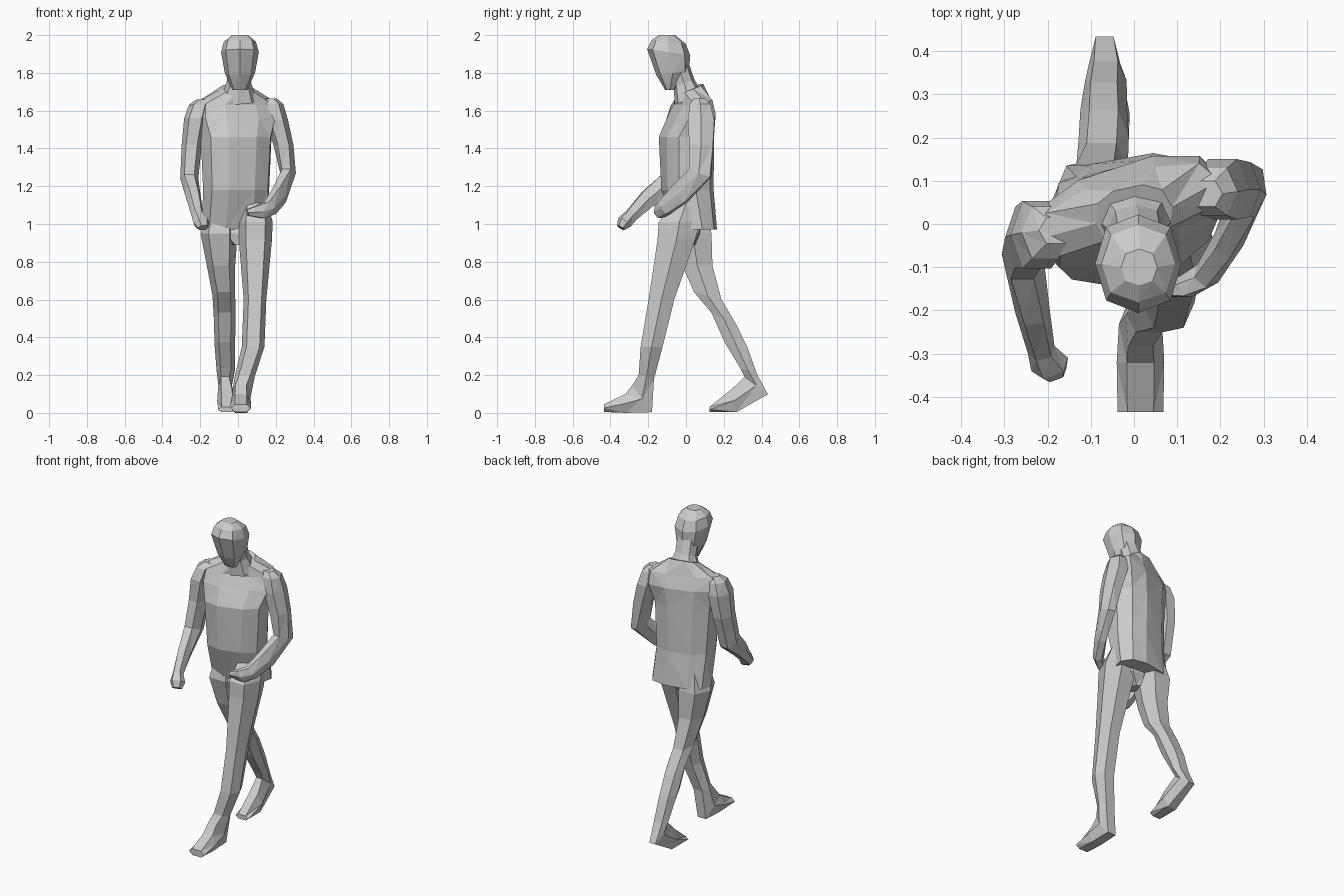
import bpy, bmesh
from math import cos, sin, pi, radians
from mathutils import Vector, Matrix


def loft(name, sections, n=6, power=0.85, phase=0.0):
    """Skin rings given as (x, y, z, half width, half depth, tilt, yaw)."""
    bm = bmesh.new()
    rings = []
    for x, y, z, rx, ry, *rot in sections:
        tilt, yaw = (rot + [0, 0])[:2]
        m = Matrix.Rotation(radians(yaw), 3, 'Z') @ Matrix.Rotation(radians(tilt), 3, 'X')
        pts = []
        for i in range(n):
            a = 2 * pi * (i + phase) / n
            c, s = cos(a), sin(a)
            pts.append([abs(c) ** power * (1 if c > 0 else -1), abs(s) ** power * (1 if s > 0 else -1)])
        mx, my = max(p[0] for p in pts), max(p[1] for p in pts)
        rings.append([bm.verts.new(Vector((x, y, z)) + m @ Vector((p[0] / mx * rx, p[1] / my * ry, 0)))
                      for p in pts])
    for a, b in zip(rings, rings[1:]):
        for i in range(n):
            j = (i + 1) % n
            bm.faces.new((a[i], a[j], b[j], b[i]))
    bm.faces.new(rings[0])
    bm.faces.new(rings[-1])
    bmesh.ops.recalc_face_normals(bm, faces=bm.faces)
    bmesh.ops.triangulate(bm, faces=[f for f in bm.faces if len(f.verts) == 4])
    me = bpy.data.meshes.new(name)
    bm.to_mesh(me)
    bm.free()
    ob = bpy.data.objects.new(name, me)
    bpy.context.collection.objects.link(ob)
    return ob


# Jacket, twisted so the left shoulder swings back
loft("jacket", [
    (-0.01, 0.055, 0.97, 0.185, 0.098, 0, 10),
    (-0.01, 0.008, 1.18, 0.18, 0.125, 0, 14),
    (-0.01, 0.002, 1.46, 0.195, 0.13, 0, 16),
    (-0.01, 0.028, 1.57, 0.23, 0.107, 5, 18),
    (-0.01, 0.033, 1.645, 0.22, 0.078, 10, 18),
    (0.00, 0.02, 1.715, 0.09, 0.07, 22, 12)], n=10, power=0.8)

# Seat of the trousers
loft("pelvis", [
    (0.0, 0.02, 1.04, 0.13, 0.05, 0, 10),
    (0.0, 0.01, 0.95, 0.10, 0.065, 0, 10),
    (0.0, 0.0, 0.89, 0.03, 0.05, 0, 10)], n=8)

# Neck
loft("neck", [
    (0.0, 0.015, 1.66, 0.10, 0.08, 20),
    (0.005, -0.01, 1.745, 0.065, 0.058, 20),
    (0.01, -0.045, 1.85, 0.065, 0.06)], n=8)

# Head, leaning forward
loft("head", [
    (0.01, -0.085, 1.71, 0.04, 0.025),
    (0.01, -0.07, 1.80, 0.08, 0.088, 8),
    (0.01, -0.092, 1.91, 0.10, 0.115, -8),
    (0.01, -0.092, 1.965, 0.085, 0.09, -6),
    (0.012, -0.10, 2.0, 0.042, 0.042)], n=8)

# Forward leg and foot
loft("left_leg", [
    (0.09, 0.0, 1.11, 0.07, 0.07),
    (0.093, -0.035, 1.01, 0.09, 0.11),
    (0.092, -0.05, 0.92, 0.088, 0.10),
    (0.09, -0.13, 0.60, 0.06, 0.068),
    (0.08, -0.182, 0.35, 0.06, 0.058),
    (0.035, -0.21, 0.19, 0.053, 0.042, -15),
    (0.015, -0.232, 0.075, 0.05, 0.088, -54),
    (0.015, -0.32, 0.05, 0.055, 0.05, -88),
    (0.015, -0.435, 0.025, 0.053, 0.02, -90)], power=0.8)

# Trailing leg, bent knee and lifted heel
loft("right_leg", [
    (-0.09, 0.035, 1.08, 0.07, 0.07),
    (-0.10, 0.035, 0.95, 0.098, 0.10),
    (-0.09, 0.06, 0.78, 0.075, 0.08),
    (-0.075, 0.115, 0.62, 0.06, 0.075, -15),
    (-0.07, 0.20, 0.50, 0.058, 0.072, -25),
    (-0.07, 0.265, 0.36, 0.054, 0.064, -15),
    (-0.065, 0.332, 0.22, 0.048, 0.047, -20),
    (-0.068, 0.372, 0.145, 0.036, 0.077, -37),
    (-0.06, 0.255, 0.065, 0.05, 0.062, -78),
    (-0.06, 0.125, 0.018, 0.045, 0.014, -90)], power=0.8)

# Arm swinging forward, with hand
loft("right_arm", [
    (-0.18, -0.015, 1.66, 0.04, 0.03),
    (-0.205, -0.02, 1.63, 0.055, 0.06),
    (-0.225, -0.025, 1.56, 0.06, 0.078),
    (-0.245, -0.03, 1.42, 0.053, 0.07),
    (-0.258, -0.07, 1.24, 0.048, 0.062, -22),
    (-0.235, -0.20, 1.135, 0.04, 0.046, -45, 8),
    (-0.215, -0.29, 1.045, 0.032, 0.033, -45, 15),
    (-0.195, -0.325, 1.01, 0.045, 0.035, -40, 20),
    (-0.185, -0.345, 0.98, 0.03, 0.02, -35, 20)])

# Arm swinging back, forearm folded across the hip
loft("left_arm", [
    (0.165, 0.07, 1.665, 0.04, 0.03),
    (0.185, 0.075, 1.635, 0.055, 0.055),
    (0.205, 0.08, 1.55, 0.06, 0.07),
    (0.24, 0.08, 1.42, 0.053, 0.063),
    (0.265, 0.075, 1.27, 0.042, 0.06, -20, -10),
    (0.22, -0.035, 1.155, 0.036, 0.055, -45, -25),
    (0.17, -0.115, 1.085, 0.032, 0.042, -50, -40),
    (0.12, -0.145, 1.065, 0.028, 0.038, -65, -60),
    (0.05, -0.15, 1.06, 0.02, 0.016, -75, -75)])
